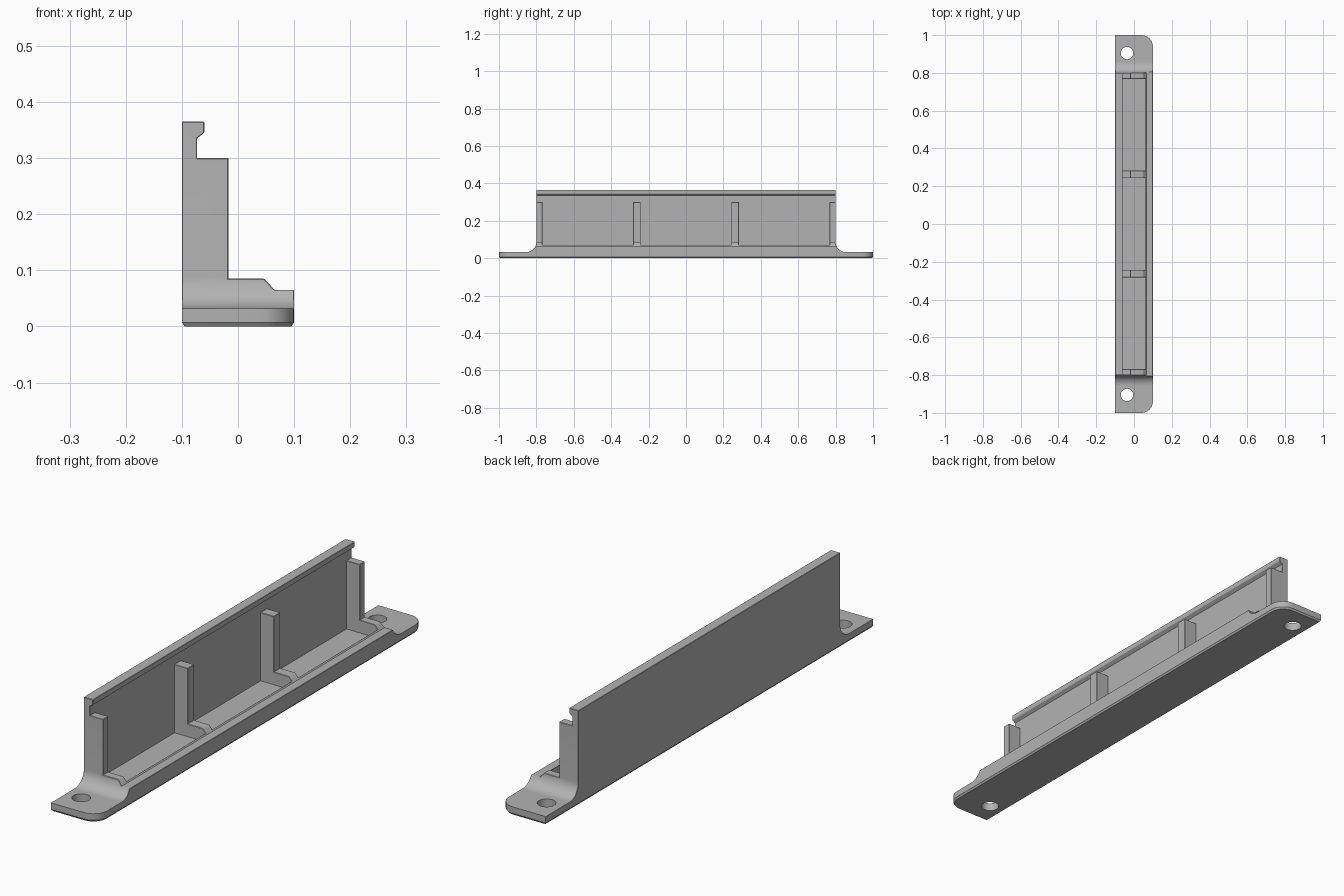
import bpy, bmesh, math
from mathutils import Vector

cube = bpy.data.objects.get("Cube")
if cube:
    bpy.data.objects.remove(cube, do_unlink=True)

grey = bpy.data.materials.new("plain grey")
grey.use_nodes = True
colour = (0.45, 0.45, 0.45, 1)
grey.diffuse_color = colour
grey.node_tree.nodes["Principled BSDF"].inputs["Base Color"].default_value = colour


def add_object(name, bm):
    bmesh.ops.recalc_face_normals(bm, faces=bm.faces)
    mesh = bpy.data.meshes.new(name)
    bm.to_mesh(mesh)
    bm.free()
    mesh.materials.append(grey)
    ob = bpy.data.objects.new(name, mesh)
    bpy.context.collection.objects.link(ob)
    return ob


def extrude(name, points, direction):
    """Solid from a flat outline, pushed along a direction."""
    bm = bmesh.new()
    face = bm.faces.new([bm.verts.new(p) for p in points])
    new = bmesh.ops.extrude_face_region(bm, geom=[face])["geom"]
    bmesh.ops.translate(bm, vec=Vector(direction),
                        verts=[v for v in new if isinstance(v, bmesh.types.BMVert)])
    return add_object(name, bm)


def boolean(ob, cutter, operation):
    mod = ob.modifiers.new(operation.lower(), 'BOOLEAN')
    mod.operation, mod.object, mod.solver = operation, cutter, 'EXACT'
    bpy.context.view_layer.objects.active = ob
    bpy.ops.object.modifier_apply(modifier=mod.name)
    bpy.data.objects.remove(cutter, do_unlink=True)


def arc(cx, cy, r, start, end, steps=10):
    angles = [math.radians(start + (end - start) * i / steps) for i in range(steps + 1)]
    return [(cx + r * math.cos(a), cy + r * math.sin(a)) for a in angles]


# Rail body: full rib section run along the length
section = [(-0.1, 0.01), (0.1, 0.01), (0.1, 0.065), (0.065, 0.065), (0.047, 0.085),
           (-0.017, 0.085), (-0.017, 0.3), (-0.073, 0.3), (-0.073, 0.335),
           (-0.06, 0.345), (-0.06, 0.365), (-0.1, 0.365)]
rail = extrude("rail_body", [(x, -0.9, z) for x, z in section], (0, 1.8, 0))

# Ends trimmed to a concave foot that flows onto the mounting tabs
foot = arc(0.855, 0.087, 0.055, 270, 180)
side = [(0.855, 0.01)] + foot + [(0.8, 0.4)]
side += [(-y, z) for y, z in reversed(side)]
boolean(rail, extrude("end_trim", [(-0.2, y, z) for y, z in side], (0.4, 0, 0)), 'INTERSECT')

# Three open bays leave four ribs, the back wall and the front ledge
bay = [(-0.073, 0.036), (0.06, 0.036), (0.06, 0.32), (-0.073, 0.32)]
for y0, y1 in ((-0.768, -0.283), (-0.243, 0.243), (0.283, 0.768)):
    boolean(rail, extrude("bay", [(x, y0, z) for x, z in bay], (0, y1 - y0, 0)), 'DIFFERENCE')

bm = bmesh.new()
bm.from_mesh(rail.data)
bmesh.ops.remove_doubles(bm, verts=bm.verts, dist=0.0001)
bmesh.ops.dissolve_limit(bm, angle_limit=0.01, verts=bm.verts, edges=bm.edges)

# Small chamfers on the outward edges
edges = [e for e in bm.edges if len(e.link_faces) == 2 and e.is_convex
         and e.calc_face_angle() > math.radians(40)
         and min(v.co.z for v in e.verts) > 0.04]
bmesh.ops.bevel(bm, geom=edges, offset=0.004, offset_type='OFFSET', segments=1,
                affect='EDGES', clamp_overlap=True)
bm.to_mesh(rail.data)
bm.free()

# Mounting plate: rounded on the open side, chamfered underneath
def plate_outline(inset):
    end = arc(0.04, 0.94, 0.06 - inset, 0, 90, 8) + [(-0.1 + inset, 1 - inset)]
    return end + [(x, -y) for x, y in reversed(end)]


bm = bmesh.new()
rings = [[bm.verts.new((x, y, z)) for x, y in plate_outline(inset)]
         for inset, z in ((0.005, 0), (0, 0.007), (0, 0.032))]
bm.faces.new(rings[0])
bm.faces.new(rings[-1])
for low, high in zip(rings, rings[1:]):
    for i in range(len(low)):
        j = (i + 1) % len(low)
        bm.faces.new((low[i], low[j], high[j], high[i]))
plate = add_object("mounting_plate", bm)

# Screw holes
for y in (-0.905, 0.905):
    ring = arc(-0.037, y, 0.033, 0, 345, 23)
    boolean(plate, extrude("screw_hole", [(x, v, -0.1) for x, v in ring], (0, 0, 0.3)),
            'DIFFERENCE')

for ob in (rail, plate):
    bpy.ops.object.select_all(action='DESELECT')
    ob.select_set(True)
    bpy.context.view_layer.objects.active = ob
    bpy.ops.object.shade_smooth_by_angle(angle=math.radians(25))
